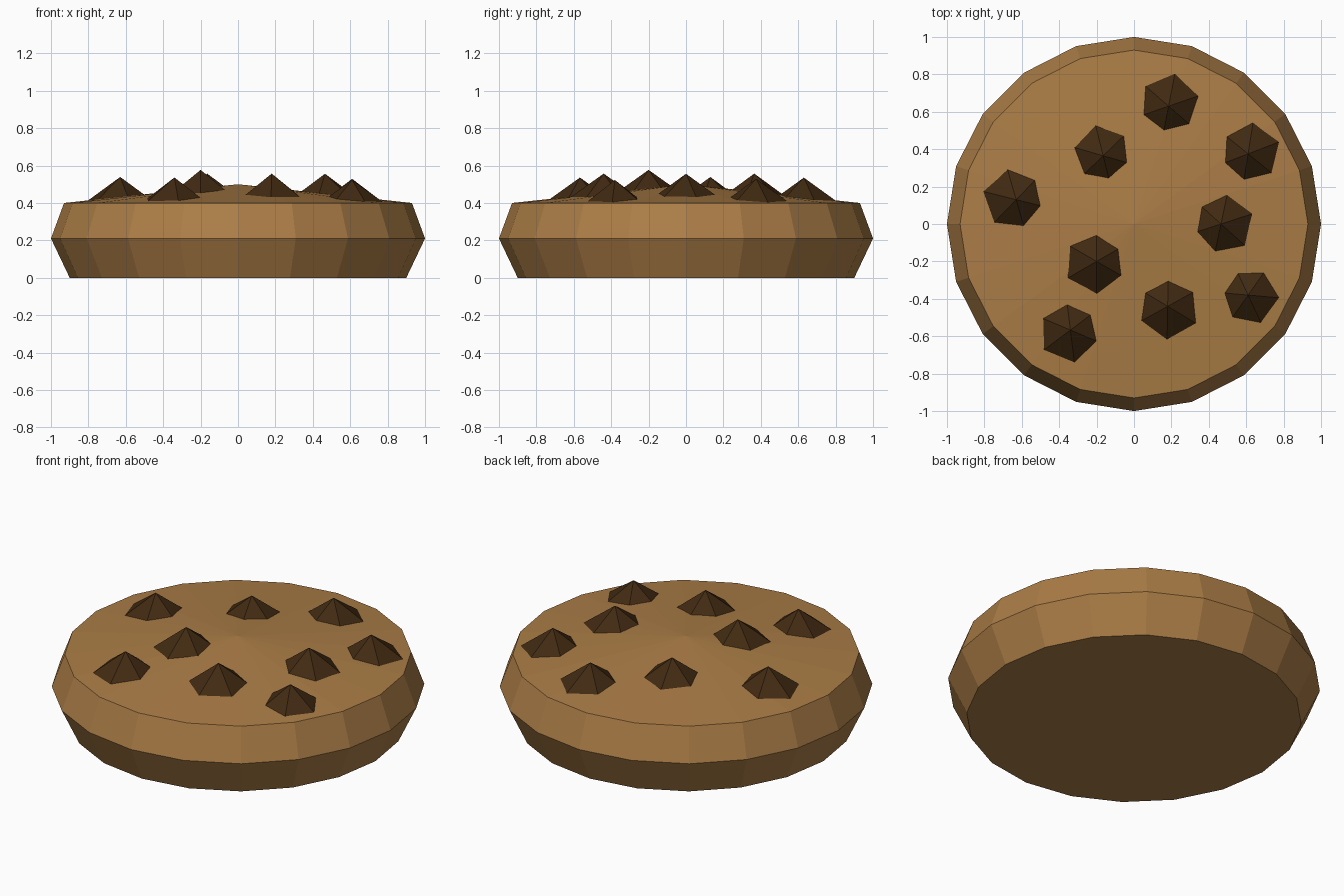
import bpy, bmesh, math

cube = bpy.data.objects.get("Cube")
if cube:
    bpy.data.objects.remove(cube, do_unlink=True)


def material(name, rgb):
    mat = bpy.data.materials.new(name)
    mat.use_nodes = True
    mat.diffuse_color = (*rgb, 1)
    mat.node_tree.nodes["Principled BSDF"].inputs["Base Color"].default_value = (*rgb, 1)
    return mat


def add_object(name, bm, mat):
    bmesh.ops.recalc_face_normals(bm, faces=bm.faces)
    mesh = bpy.data.meshes.new(name)
    bm.to_mesh(mesh)
    bm.free()
    mesh.materials.append(mat)
    obj = bpy.data.objects.new(name, mesh)
    bpy.context.collection.objects.link(obj)
    return obj


dough = material("baked dough", (0.41, 0.205, 0.062))
chocolate = material("dark chocolate", (0.053, 0.023, 0.006))

# Biscuit: stacked rings, flat base and a shallow domed top
SIDES = 20
RIM, RIM_Z, PEAK_Z = 0.93, 0.40, 0.50
bm = bmesh.new()
rings = []
for radius, z in [(0.90, 0), (1.0, 0.21), (RIM, RIM_Z)]:
    angles = [2 * math.pi * i / SIDES for i in range(SIDES)]
    rings.append([bm.verts.new((radius * math.cos(a), radius * math.sin(a), z)) for a in angles])
peak = bm.verts.new((0, 0, PEAK_Z))
bm.faces.new(rings[0])
for i in range(SIDES):
    j = (i + 1) % SIDES
    for low, high in zip(rings, rings[1:]):
        bm.faces.new((low[i], low[j], high[j], high[i]))
    bm.faces.new((rings[-1][i], rings[-1][j], peak))
add_object("biscuit", bm, dough)

# Chips: upright six-sided cones sunk into the dome (x, y, turn, exposed height)
chips = [
    (0.185, 0.63, 19, 0.106), (-0.165, 0.365, 44, 0.100), (0.61, 0.375, 21, 0.106),
    (-0.63, 0.13, 46, 0.108), (0.465, 0.0, 18, 0.106), (-0.2, -0.2, 30, 0.107),
    (0.18, -0.44, 29, 0.108), (0.61, -0.38, 55, 0.100), (-0.34, -0.567, 37, 0.107),
]
DEPTH, SLOPE = 0.145, 0.71
for n, (x, y, turn, height) in enumerate(chips, 1):
    bm = bmesh.new()
    bmesh.ops.create_cone(bm, cap_ends=True, segments=6, radius1=DEPTH / SLOPE, radius2=0, depth=DEPTH)
    bmesh.ops.remove_doubles(bm, verts=bm.verts, dist=0.0001)
    # Put the first corner on the +x axis before turning the chip
    first = bm.verts[:][0].co if bm.verts[:][0].co.z < 0 else bm.verts[:][1].co
    offset = math.atan2(first.y, first.x)
    surface = PEAK_Z - (PEAK_Z - RIM_Z) * math.hypot(x, y) / RIM
    chip = add_object(f"chocolate_chip_{n}", bm, chocolate)
    chip.location = (x, y, surface + height - DEPTH / 2)
    chip.rotation_euler.z = math.radians(turn) - offset
